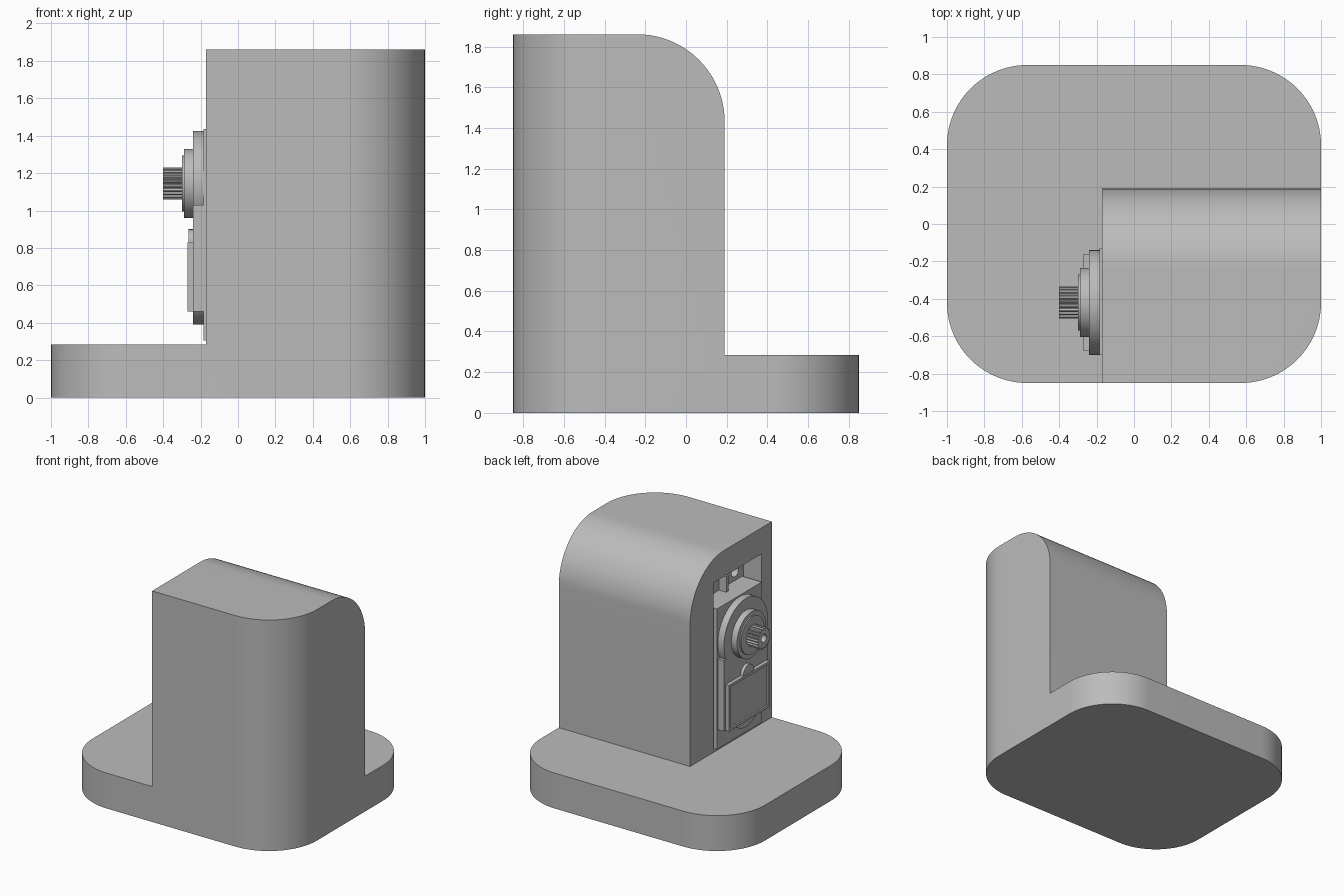
import bpy, bmesh, math
from mathutils import Vector

cube = bpy.data.objects.get("Cube")
if cube:
    bpy.data.objects.remove(cube)

grey = bpy.data.materials.new("plain_grey")
grey.use_nodes = True
COLOUR = (0.5, 0.5, 0.5, 1)
grey.diffuse_color = COLOUR
grey.node_tree.nodes["Principled BSDF"].inputs["Base Color"].default_value = COLOUR


def arc(cx, cy, r, a0, a1, n=24):
    """Points along an arc, angles in degrees."""
    steps = [math.radians(a0 + (a1 - a0) * i / n) for i in range(n + 1)]
    return [(cx + r * math.cos(a), cy + r * math.sin(a)) for a in steps]


def circle(cy, cz, r, n=64):
    return arc(cy, cz, r, 0, 360, n)[:-1]


def rect(a0, b0, a1, b1):
    return [(a0, b0), (a1, b0), (a1, b1), (a0, b1)]


def prism(name, pts, lo, hi, axis="x", inset=None):
    """Extrude an outline along x (points are y, z) or z (points are x, y)."""
    bm = bmesh.new()
    place = (lambda p, t: (t, *p)) if axis == "x" else (lambda p, t: (*p, t))
    face = bm.faces.new([bm.verts.new(place(p, lo)) for p in pts])
    ext = bmesh.ops.extrude_face_region(bm, geom=[face], use_keep_orig=True)
    move = [v for v in ext["geom"] if isinstance(v, bmesh.types.BMVert)]
    bmesh.ops.translate(bm, verts=move, vec=place((0, 0), hi - lo))
    bmesh.ops.recalc_face_normals(bm, faces=bm.faces)
    if inset:
        # Sunken panel on the side facing -x
        front = min(bm.faces, key=lambda f: f.calc_center_median().x)
        for width, depth in ((inset, 0), (0.001, -0.012)):
            bmesh.ops.inset_region(bm, faces=[front], thickness=width, depth=depth)
    mesh = bpy.data.meshes.new(name)
    bm.to_mesh(mesh)
    bm.free()
    obj = bpy.data.objects.new(name, mesh)
    bpy.context.collection.objects.link(obj)
    mesh.materials.append(grey)
    return obj


def activate(obj):
    bpy.ops.object.select_all(action="DESELECT")
    obj.select_set(True)
    bpy.context.view_layer.objects.active = obj


def cut(obj, *cutters):
    for c in cutters:
        c.hide_render = True
        mod = obj.modifiers.new("cut", "BOOLEAN")
        mod.operation, mod.solver, mod.object = "DIFFERENCE", "EXACT", c
        activate(obj)
        bpy.ops.object.modifier_apply(modifier=mod.name)
        bpy.data.objects.remove(c)


def smooth(obj):
    activate(obj)
    bpy.ops.object.shade_smooth_by_angle(angle=math.radians(25))


W, D, H, R = 1.0, 0.85, 1.86, 0.43      # half width, half depth, height, corner
FLOOR, WALL, BACK = 0.285, -0.17, 0.19  # base top, tower side, tower back
MY, MZ = -0.42, 1.145                   # motor shaft axis

# Base and tower as one solid, carved from a rounded block
outline = (arc(W - R, D - R, R, 0, 90) + arc(R - W, D - R, R, 90, 180)
           + arc(R - W, R - D, R, 180, 270) + arc(W - R, R - D, R, 270, 360))
housing = prism("housing", outline, 0, H, "z")
behind = ([(BACK, FLOOR)] + arc(BACK - R, H - R, R, 0, 90)
          + [(BACK - R, 2.1), (1.1, 2.1), (1.1, FLOOR)])
cut(housing,
    prism("side_cutter", rect(-1.2, -1.2, WALL, 1.2), FLOOR, 2.1, "z"),
    prism("back_cutter", behind, WALL, 1.2),
    prism("pocket_cutter", rect(-0.72, 0.30, -0.105, 1.65), -0.3, 0.2))
smooth(housing)

# Motor sitting in the pocket
prism("motor_body", rect(-0.70, 0.305, -0.13, 1.435), -0.185, 0.19)
flange = prism("mounting_flange", rect(-0.715, 1.42, -0.11, 1.645), -0.01, 0.05)
cut(flange, *[prism("hole_cutter", circle(MY + s * 0.19, 1.51, 0.045, 32), -0.1, 0.1)
              for s in (-1, 1)])
prism("flange_rib", rect(MY - 0.015, 1.43, MY + 0.015, 1.56), -0.075, 0)

# Gear case with its round top and rounded foot
prism("gear_case", rect(-0.70, 0.46, -0.14, 1.03), -0.24, -0.18)
smooth(prism("case_foot", circle(MY, 0.586, 0.196), -0.24, -0.18))
prism("label_panel", rect(-0.68, 0.46, -0.16, 0.83), -0.27, -0.18, inset=0.03)
smooth(prism("case_boss", arc(MY, 0.83, 0.07, 0, 180), -0.265, -0.23))

# Stepped collar around the shaft
for name, r, x in (("round_case", 0.28, -0.24), ("collar", 0.185, -0.29),
                   ("bearing", 0.15, -0.30)):
    smooth(prism(name, circle(MY, MZ, r), x, -0.18))

# Splined shaft with a screw hole
TEETH = 21
spline = []
for i in range(TEETH * 4):
    a = math.tau * i / (TEETH * 4)
    r = 0.085 if i % 4 < 2 else 0.073
    spline.append((MY + r * math.cos(a), MZ + r * math.sin(a)))
shaft = prism("splined_shaft", spline, -0.40, -0.29)
cut(shaft, prism("bore_cutter", circle(MY, MZ, 0.032, 24), -0.5, -0.31))
